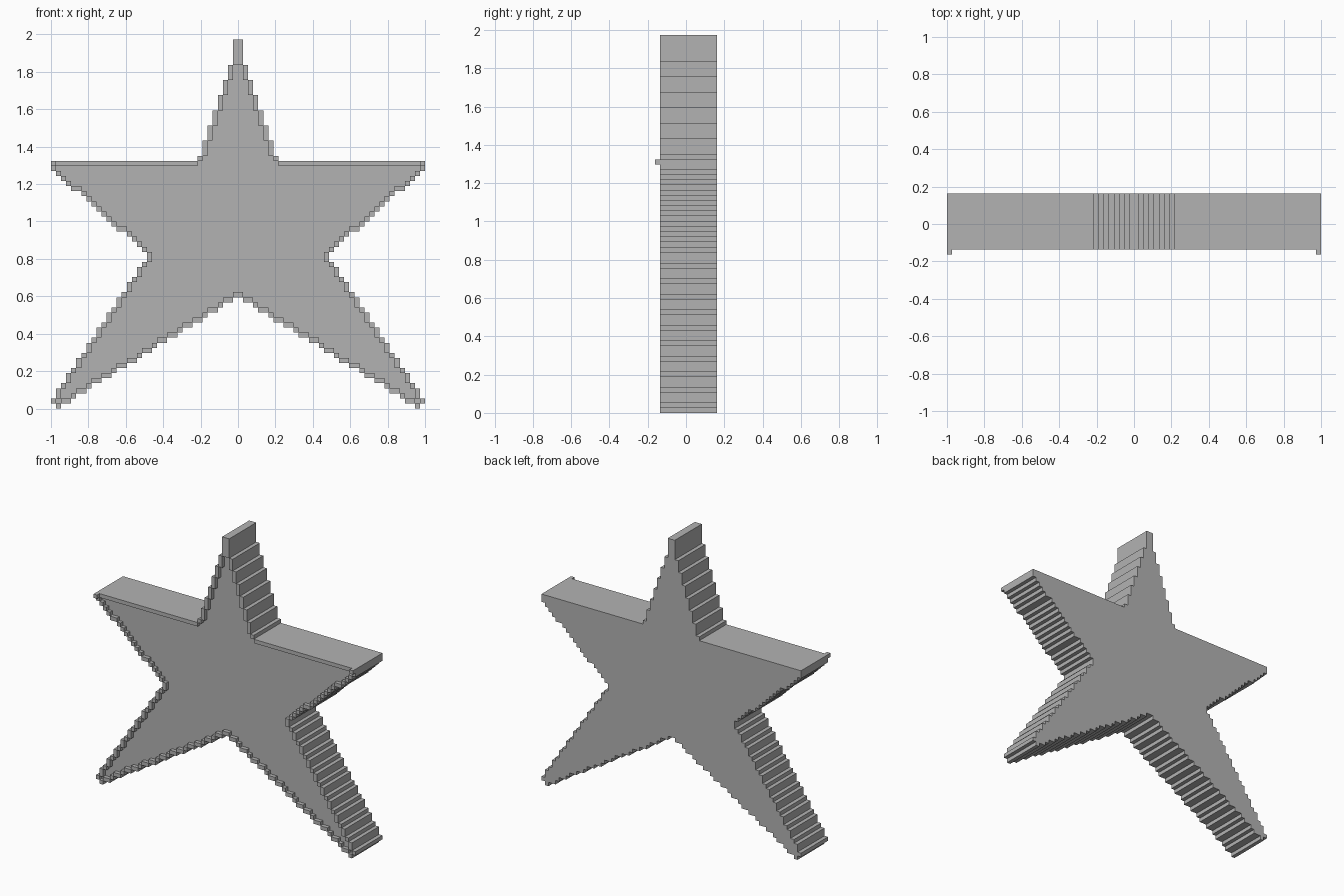
import bpy
import bmesh
import math

old = bpy.data.objects.get("Cube")
if old:
    bpy.data.objects.remove(old, do_unlink=True)

CELL = 2 / 74          # size of one block
ROWS, ARM_TOP = 73, 48  # total rows, top row of the side arms
BACK, FACE, RIM, CORNER = 6, -4, -5, -6   # depths in blocks


def half_width(r):
    """Outer half width of a row, in blocks."""
    if r >= 68:                       # tip of the top point
        return 1
    if r > ARM_TOP:                   # top point, widening every third row
        return 2 + (67 - r) // 3
    if r >= 47:                       # ends of the side arms
        return 37
    if r >= 31:                       # underside of the arms
        return 36 - round((46 - r) * 17 / 15)
    if r >= 29:                       # waist
        return 18
    if r >= 1:                        # outside of the legs
        return 19 + round((28 - r) * 18 / 27)
    return 36                         # foot


def gap(r):
    """Half width of the opening between the legs."""
    return 0 if r > 21 else 1 + round((21 - r) * 1.62)


# Blocks of the star, mirrored left to right
cells = set()
for r in range(ROWS):
    for c in range(gap(r), half_width(r)):
        cells |= {(c, r), (-1 - c, r)}

SIDES = ((1, 0), (-1, 0), (0, 1), (0, -1))


def front(c, r):
    """Front depth of a block: sunken face, raised rim, two corner studs."""
    if (c, r) not in cells:
        return BACK
    if r == ARM_TOP and c in (36, -37):
        return CORNER
    edge = any((c + dx, r + dz) not in cells for dx, dz in SIDES)
    return RIM if edge else FACE


bm = bmesh.new()


def quad(points):
    bm.faces.new([bm.verts.new((x * CELL, y * CELL, z * CELL))
                  for x, y, z in points])


# Front and back of each block, with walls wherever the depth drops
for c, r in sorted(cells):
    y = front(c, r)
    square = [(c, r), (c + 1, r), (c + 1, r + 1), (c, r + 1)]
    quad([(x, y, z) for x, z in square])
    quad([(x, BACK, z) for x, z in reversed(square)])
    for i, (dx, dz) in enumerate(((0, -1), (1, 0), (0, 1), (-1, 0))):
        y2 = front(c + dx, r + dz)
        if y2 > y:
            (ax, az), (bx, bz) = square[i], square[(i + 1) % 4]
            quad([(ax, y, az), (ax, y2, az), (bx, y2, bz), (bx, y, bz)])

# Weld the blocks and merge the flat areas
bmesh.ops.remove_doubles(bm, verts=bm.verts, dist=CELL / 100)
bmesh.ops.dissolve_limit(bm, angle_limit=math.radians(1),
                         verts=bm.verts, edges=bm.edges)

mesh = bpy.data.meshes.new("star")
bm.to_mesh(mesh)
bm.free()
star = bpy.data.objects.new("star", mesh)
bpy.context.collection.objects.link(star)

# Plain grey
grey = bpy.data.materials.new("grey")
grey.use_nodes = True
colour = (0.45, 0.45, 0.45, 1)
grey.diffuse_color = colour
grey.node_tree.nodes["Principled BSDF"].inputs["Base Color"].default_value = colour
mesh.materials.append(grey)
